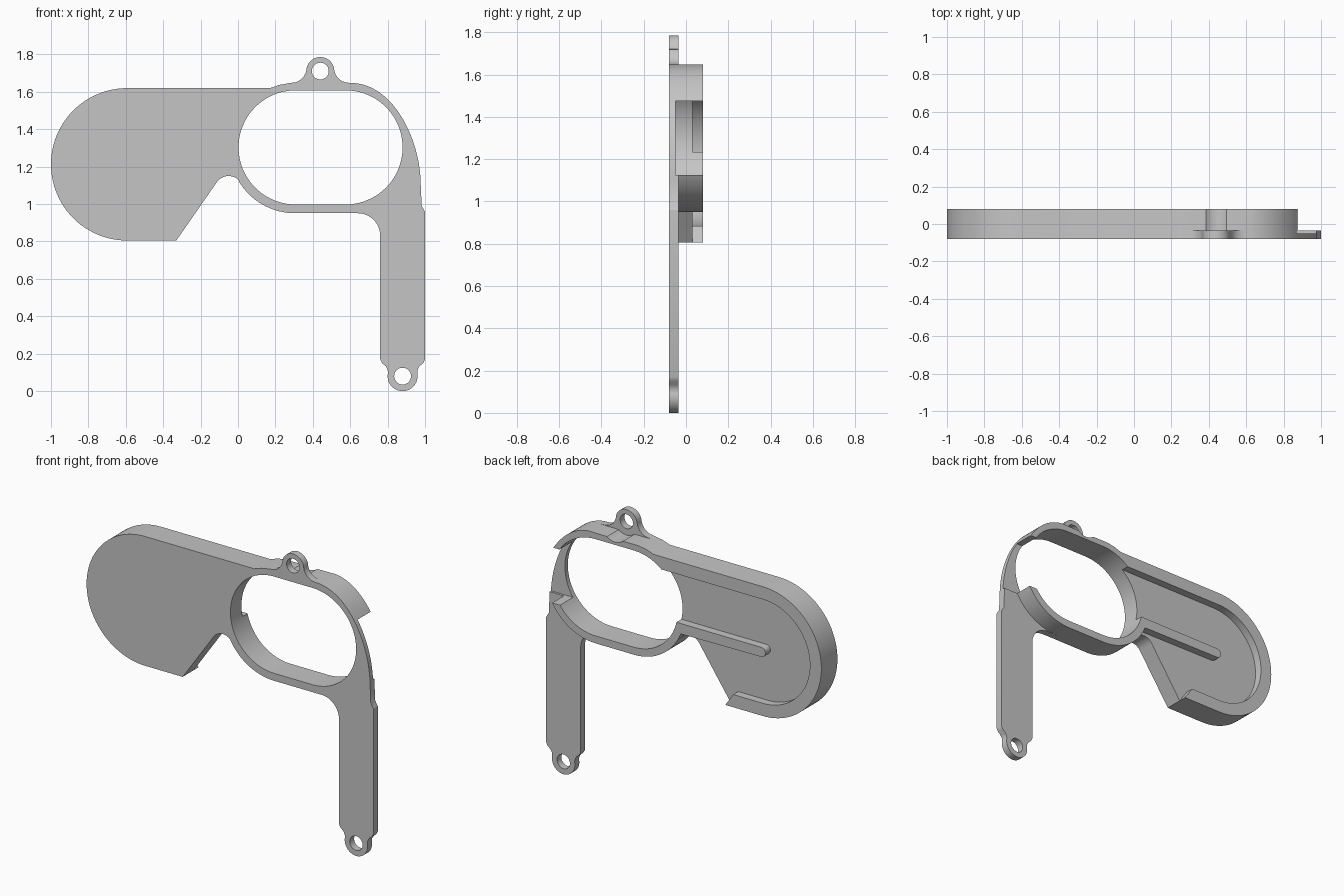
import bpy, bmesh
from math import cos, sin, radians
from mathutils import Vector
from mathutils.geometry import interpolate_bezier

if "Cube" in bpy.data.objects:
    bpy.data.objects.remove(bpy.data.objects["Cube"])

FRONT, BACK, OPEN = -0.08, 0.08, 0.2


def arc(cx, cz, r, start, end, n=16):
    """Points on an arc in the x-z plane, angles in degrees."""
    angles = [radians(start + (end - start) * i / n) for i in range(n + 1)]
    return [(cx + r * cos(a), cz + r * sin(a)) for a in angles]


def prism(name, points, y0, y1):
    """Extrude an x-z profile along y."""
    bm = bmesh.new()
    face = bm.faces.new([bm.verts.new((x, y0, z)) for x, z in points])
    grown = bmesh.ops.extrude_face_region(bm, geom=[face])
    verts = [v for v in grown["geom"] if isinstance(v, bmesh.types.BMVert)]
    bmesh.ops.translate(bm, verts=verts, vec=(0, y1 - y0, 0))
    bmesh.ops.recalc_face_normals(bm, faces=bm.faces)
    mesh = bpy.data.meshes.new(name)
    bm.to_mesh(mesh)
    bm.free()
    obj = bpy.data.objects.new(name, mesh)
    bpy.context.collection.objects.link(obj)
    return obj


# Outer outline: top edge, ear, right shoulder, leg, oval underside, pod
shoulder = interpolate_bezier(Vector((0.6, 1.648)), Vector((0.83, 1.648)),
                              Vector((0.977, 1.345)), Vector((0.977, 1.1)), 32)
outline = [(0.17, 1.62), (0.22, 1.637)]
outline += arc(0.285, 1.73, 0.0815, 270, 353)
outline += arc(0.44, 1.711, 0.075, 173, 7, 24)
outline += arc(0.595, 1.73, 0.0815, 187, 269)
outline += [tuple(p)[:2] for p in shoulder]
outline += [(0.982, 0.99), (1, 0.96), (1, 0.17), (0.99, 0.15), (0.97, 0.133), (0.96, 0.115)]
outline += arc(0.88, 0.08, 0.08, 12, -192, 28)
outline += [(0.8, 0.115), (0.79, 0.133), (0.77, 0.15), (0.76, 0.17)]
outline += arc(0.64, 0.831, 0.12, 0, 90)
outline += arc(0.305, 1.301, 0.35, 270, 210)
outline += arc(-0.05, 1.073, 0.077, 45, 145)
outline += [(-0.33, 0.805)]
outline += arc(-0.5925, 1.2125, 0.4075, 270, 90, 48)
cover = prism("cover_bracket", outline, FRONT, BACK)

# Through holes
oval = arc(0.575, 1.303, 0.305, -90, 90, 40) + arc(0.308, 1.303, 0.305, 90, 270, 40)
cutters = [prism("oval_cutter", oval, -OPEN, OPEN)]
for name, x, z in (("ear_hole", 0.44, 1.711), ("leg_hole", 0.88, 0.08)):
    cutters.append(prism(name, arc(x, z, 0.045, 0, 350, 35), -OPEN, OPEN))

# Thin leg behind the oval wall, overlapping the side gap
leg = [(1.1, 1.13)] + arc(0.575, 1.301, 0.35, -29.2, -90) + [(0.575, -0.1), (1.1, -0.1)]
cutters.append(prism("leg_cutter", leg, -0.036, OPEN))

# Side gap in the oval wall
gap = [(0.76, 1.125), (1.1, 1.125), (1.1, 1.475), (0.76, 1.475)]
cutters.append(prism("gap_cutter", gap, -0.05, OPEN))

# Thin ear with screw clearance groove
ear = [(0.25, 1.647)] + arc(0.44, 1.711, 0.086, 230, 310)
ear += [(0.63, 1.647), (0.63, 1.9), (0.25, 1.9)]
cutters.append(prism("ear_cutter", ear, -0.036, OPEN))

# Shallow pod pocket, leaving the rim, its slanted lip end and the middle rib
pocket = [(0.15, 1.54)] + arc(-0.5925, 1.2125, 0.3275, 90, 270, 40)
pocket += [(-0.385, 0.885), (-0.33, 0.805), (-0.31, 0.78), (-0.1, 0.89)]
pocket += arc(0.305, 1.301, 0.35, 214, 202, 6)
pocket += arc(-0.58, 1.205, 0.03, 270, 90, 12) + [(0.05, 1.235)]
cutters.append(prism("pocket_cutter", pocket, 0.03, OPEN))

# Carve the solid, then drop the cutters
for cutter in cutters:
    cutter.hide_render = True
    mod = cover.modifiers.new(cutter.name, "BOOLEAN")
    mod.operation, mod.solver, mod.object = "DIFFERENCE", "EXACT", cutter
bpy.context.view_layer.update()
graph = bpy.context.evaluated_depsgraph_get()
carved = bpy.data.meshes.new_from_object(cover.evaluated_get(graph))
cover.modifiers.clear()
cover.data = carved
for cutter in cutters:
    bpy.data.objects.remove(cutter)

# Plain light grey finish
grey = bpy.data.materials.new("plain_grey")
grey.use_nodes = True
grey.diffuse_color = (0.56, 0.56, 0.56, 1)
grey.node_tree.nodes["Principled BSDF"].inputs["Base Color"].default_value = grey.diffuse_color
cover.data.materials.clear()
cover.data.materials.append(grey)
bpy.ops.object.select_all(action="DESELECT")
cover.select_set(True)
bpy.context.view_layer.objects.active = cover
bpy.ops.object.shade_smooth_by_angle(angle=radians(30))
